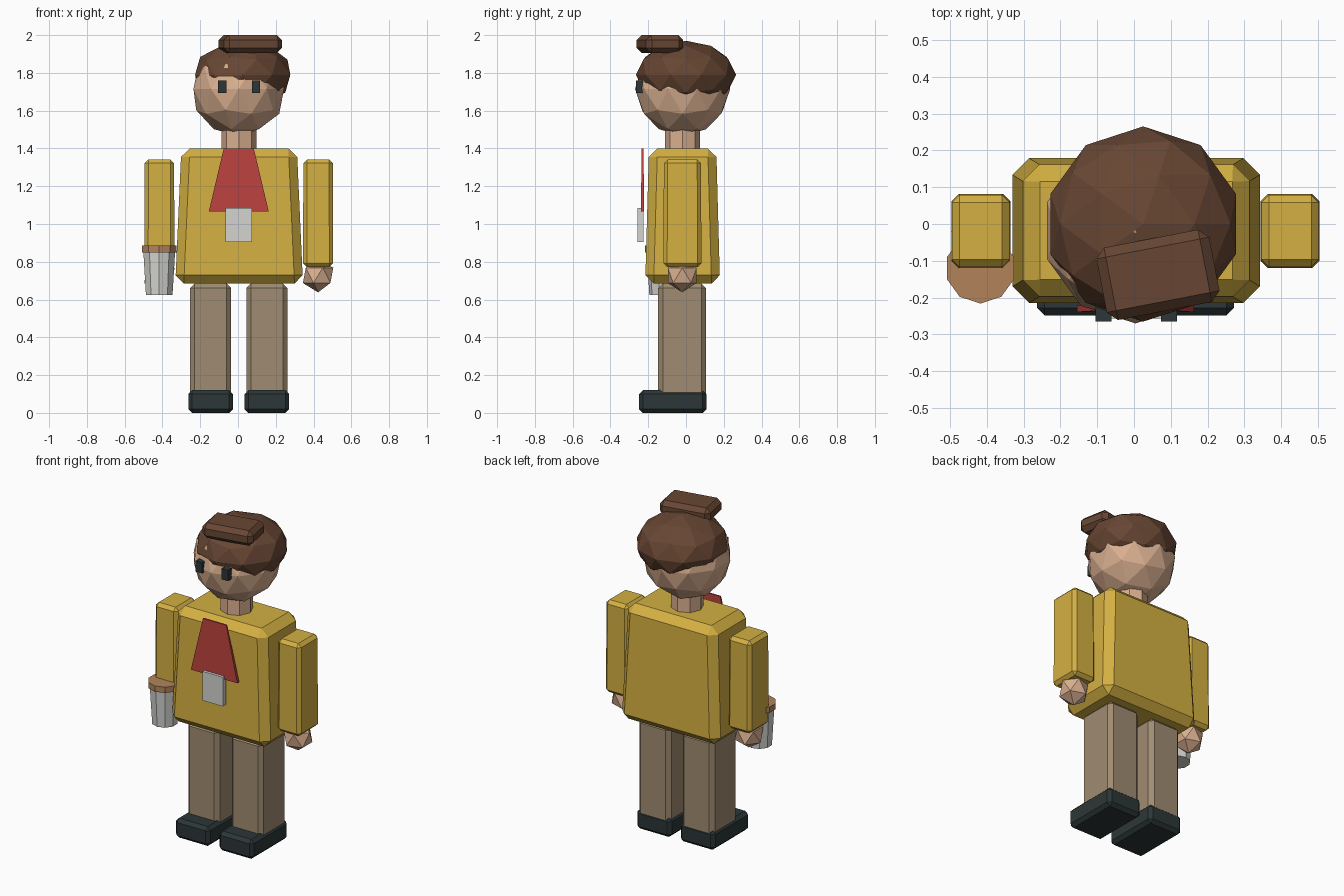
import bpy, bmesh, math
from mathutils import Matrix, Vector

if "Cube" in bpy.data.objects:
    bpy.data.objects.remove(bpy.data.objects["Cube"])


def material(name, r, g, b):
    lin = [((c / 255 + 0.055) / 1.055) ** 2.4 for c in (r, g, b)]
    m = bpy.data.materials.new(name)
    m.diffuse_color = (*lin, 1)
    m.use_nodes = True
    m.node_tree.nodes["Principled BSDF"].inputs["Base Color"].default_value = m.diffuse_color
    return m


MUSTARD = material("mustard", 212, 176, 66)
SKIN = material("skin", 218, 176, 144)
BROWN = material("hair_brown", 103, 70, 51)
KHAKI = material("khaki", 160, 140, 114)
DARK = material("dark_slate", 44, 54, 55)
RED = material("red", 188, 66, 62)
PALE = material("pale_grey", 212, 212, 208)
TAN = material("tan", 178, 132, 90)


def finish(bm, name, mat, loc, rot=0):
    bmesh.ops.recalc_face_normals(bm, faces=bm.faces[:])
    me = bpy.data.meshes.new(name)
    bm.to_mesh(me)
    bm.free()
    me.materials.append(mat)
    ob = bpy.data.objects.new(name, me)
    ob.location = loc
    ob.rotation_euler.z = rot
    bpy.context.collection.objects.link(ob)
    return ob


def box(name, mat, loc, size, bevel=0.0, top=(1, 1), rot=0):
    """Bevelled box; top = x and y scale of the upper face."""
    bm = bmesh.new()
    bmesh.ops.create_cube(bm, size=1)
    for v in bm.verts:
        up = v.co.z > 0
        v.co = Vector(c * s for c, s in zip(v.co, size))
        if up:
            v.co.x *= top[0]
            v.co.y *= top[1]
    if bevel:
        bmesh.ops.bevel(bm, geom=bm.edges[:], offset=bevel, segments=1,
                        profile=0.5, affect='EDGES')
    return finish(bm, name, mat, loc, rot)


def ball(name, mat, loc, scale, sub):
    bm = bmesh.new()
    bmesh.ops.create_icosphere(bm, subdivisions=sub, radius=1)
    bmesh.ops.scale(bm, vec=scale, verts=bm.verts[:])
    return finish(bm, name, mat, loc)


def tube(name, mat, loc, r_low, r_top, height, sides):
    bm = bmesh.new()
    bmesh.ops.create_cone(bm, cap_ends=True, segments=sides, radius1=r_low,
                          radius2=r_top, depth=height)
    return finish(bm, name, mat, loc)


# Trunk
box("torso", MUSTARD, (0.006, -0.018, 1.042), (0.676, 0.396, 0.716), 0.045, (0.905, 0.9))
tube("neck", SKIN, (0.005, -0.019, 1.42), 0.093, 0.093, 0.16, 8)

# Limbs
for side, s in (("left", -1), ("right", 1)):
    box(side + "_arm", MUSTARD, (0.004 + s * 0.42, -0.019, 1.057),
        (0.16, 0.202, 0.57), 0.02, (0.97, 0.97))
    ball(side + "_hand", SKIN, (0.004 + s * 0.42, -0.02, 0.728), (0.09, 0.09, 0.09), 1)
    box(side + "_leg", KHAKI, (0.004 + s * 0.149, -0.021, 0.355), (0.218, 0.252, 0.66), 0.024)
    box(side + "_shoe", DARK, (0.004 + s * 0.149, -0.07, 0.06), (0.236, 0.357, 0.12), 0.02)
    # Eyes
    box(side + "_eye", DARK, (0.006 + s * 0.089, -0.24, 1.727), (0.044, 0.05, 0.066))

# Head and hair
ball("head", SKIN, (0.004, -0.018, 1.715), (0.252, 0.252, 0.25), 2)
ball("hair", BROWN, (0.025, 0.0, 1.79), (0.265, 0.265, 0.18), 2)
box("hair_tuft", BROWN, (0.065, -0.138, 1.953), (0.312, 0.2, 0.094), 0.026, rot=0.19)

# Scarf and badge
box("scarf", RED, (0.004, -0.23, 1.233), (0.318, 0.018, 0.336), 0, (0.5, 0.5))
box("badge", PALE, (0.005, -0.241, 0.995), (0.14, 0.03, 0.18))

# Drink cup
tube("cup", PALE, (-0.417, -0.12, 0.737), 0.074, 0.088, 0.226, 10)
tube("cup_lid", TAN, (-0.417, -0.12, 0.867), 0.096, 0.096, 0.036, 10)
